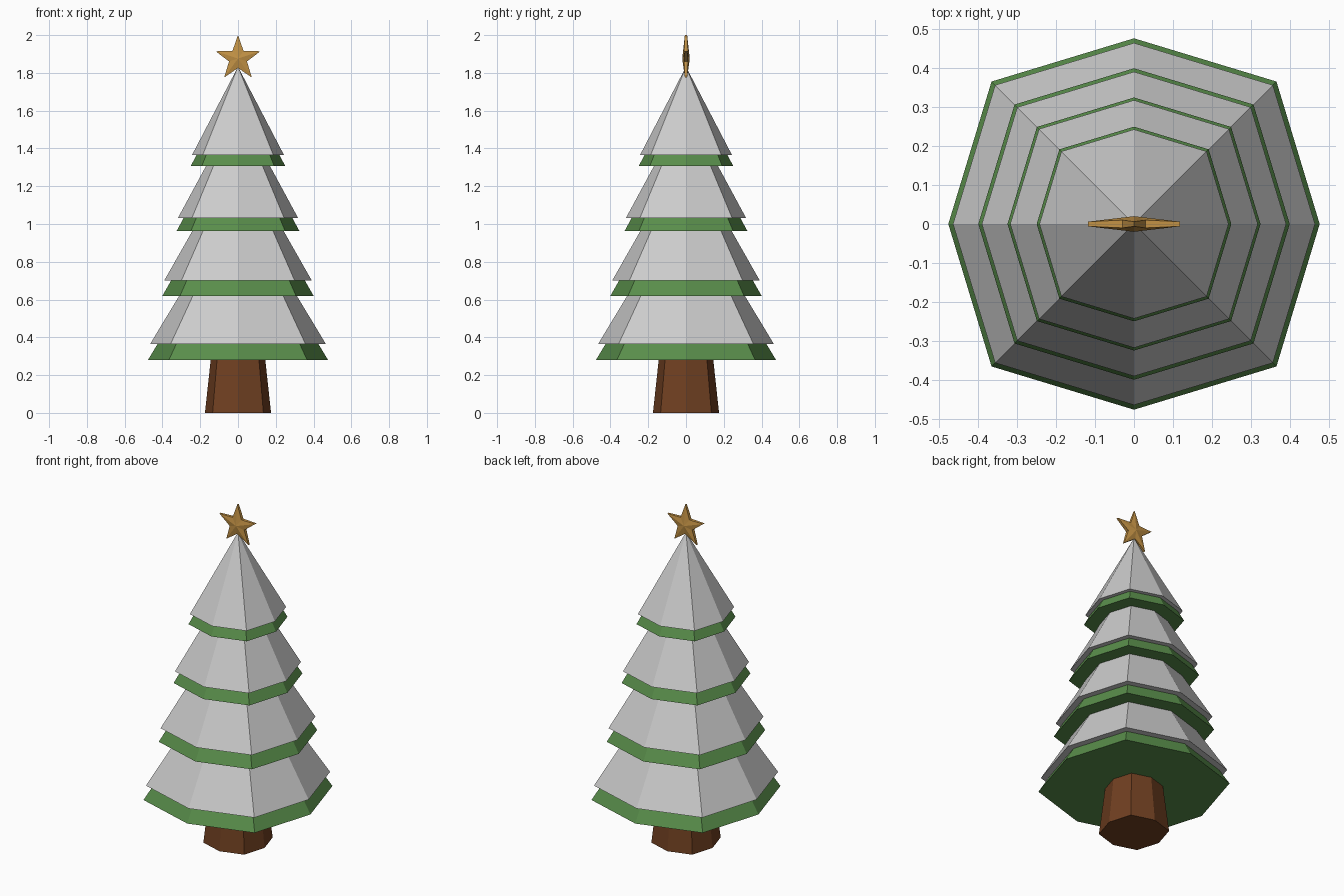
import bpy, math

if "Cube" in bpy.data.objects:
    bpy.data.objects.remove(bpy.data.objects["Cube"])

def material(name, rgb):
    m = bpy.data.materials.new(name)
    m.diffuse_color = (*rgb, 1)
    m.use_nodes = True
    m.node_tree.nodes["Principled BSDF"].inputs["Base Color"].default_value = m.diffuse_color
    return m

GREEN = material("needle_green", (0.10, 0.27, 0.07))
BROWN = material("bark_brown", (0.16, 0.05, 0.015))
GOLD = material("star_gold", (0.55, 0.29, 0.06))

def add_mesh(name, verts, faces, mat=None):
    me = bpy.data.meshes.new(name)
    me.from_pydata(verts, [], faces)
    ob = bpy.data.objects.new(name, me)
    bpy.context.collection.objects.link(ob)
    if mat:
        me.materials.append(mat)
    return ob

def octagon(r, z):
    """Eight-sided ring whose diagonal corners reach slightly further out."""
    return [(r * k * math.cos(a), r * k * math.sin(a), z)
            for i in range(8)
            for a, k in [(i * math.pi / 4, 1.085 if i % 2 else 1.0)]]

def cone(name, r, z, apex, mat=None):
    faces = [(i, (i + 1) % 8, 8) for i in range(8)] + [tuple(range(7, -1, -1))]
    return add_mesh(name, octagon(r, z) + [(0, 0, apex)], faces, mat)

# Trunk: tapered octagonal post
sides = [(i, (i + 1) % 8, 8 + (i + 1) % 8, 8 + i) for i in range(8)]
add_mesh("trunk", octagon(0.175, 0) + octagon(0.144, 0.285),
         sides + [tuple(range(7, -1, -1)), tuple(range(8, 16))], BROWN)

# Four tiers of branches, each under a snow cone
# (branch radius, branch z, snow radius, snow z, snow slope)
tiers = [(0.477, 0.28, 0.465, 0.365, 1.66),
         (0.400, 0.62, 0.391, 0.70, 1.76),
         (0.325, 0.963, 0.318, 1.032, 1.85),
         (0.250, 1.307, 0.243, 1.366, 1.92)]
for n, (br, bz, sr, sz, slope) in enumerate(tiers, 1):
    cone(f"branches_{n}", br, bz, bz + br * slope, GREEN)
    cone(f"snow_{n}", sr, sz, sz + sr * slope)

# Star: faceted five-pointed solid with a thin rim
R, RIN, CZ = 0.124, 0.050, 1.876
verts = []
for s in (-1, 1):
    for i in range(10):
        a = math.pi / 2 + i * math.pi / 5
        r, t = (RIN, 0.010) if i % 2 else (R, 0.006)
        verts.append((r * math.cos(a), s * t, CZ + r * math.sin(a)))
verts += [(0, -0.02, CZ), (0, 0.02, CZ)]
faces = []
for i in range(10):
    j = (i + 1) % 10
    faces += [(j, i, 20), (10 + i, 10 + j, 21), (i, j, 10 + j, 10 + i)]
star = add_mesh("star", verts, [f[::-1] for f in faces], GOLD)
